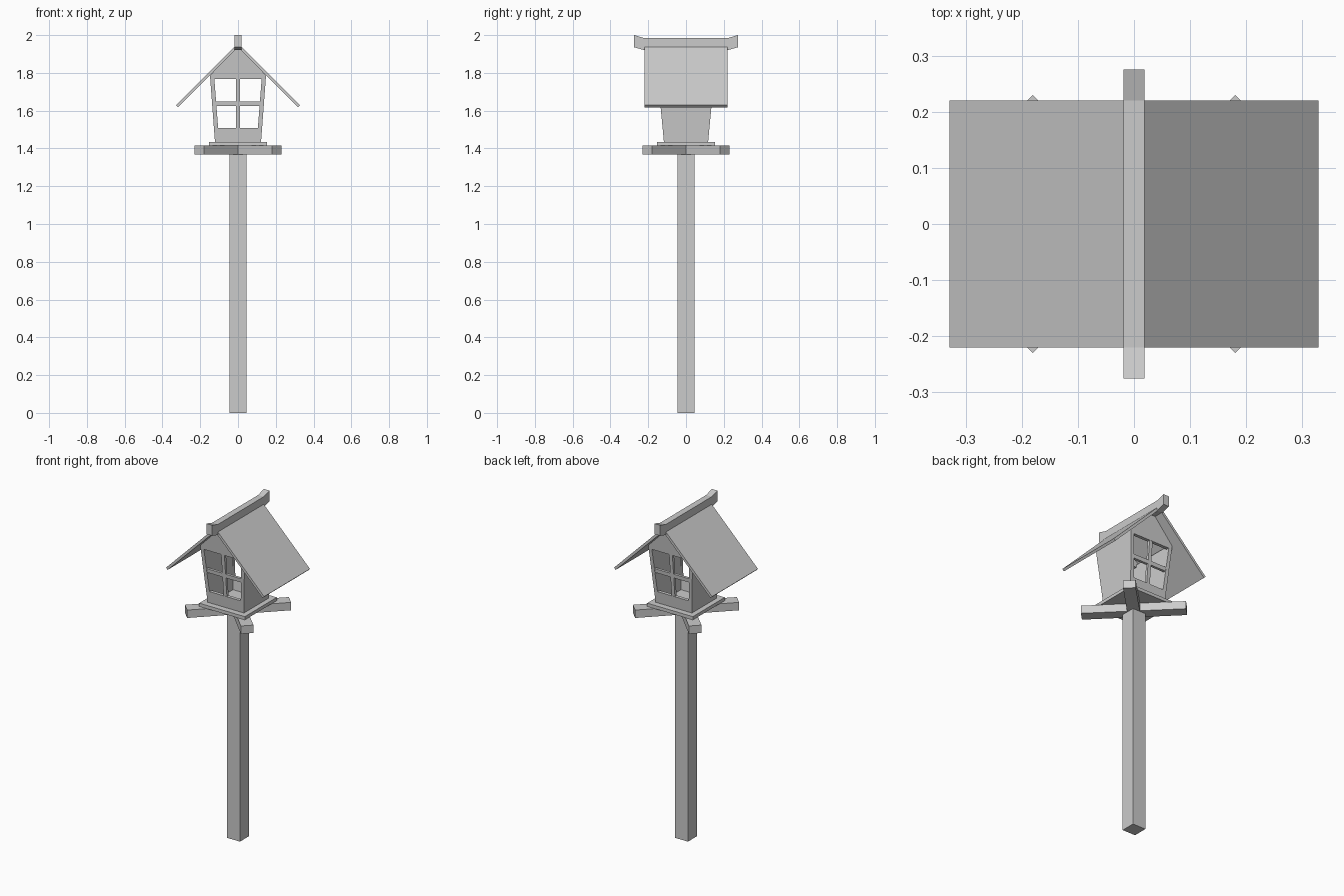
import bpy, bmesh
from math import radians
from mathutils import Matrix

if "Cube" in bpy.data.objects:
    bpy.data.objects.remove(bpy.data.objects["Cube"])


def add_mesh(name, verts, faces):
    bm = bmesh.new()
    vs = [bm.verts.new(v) for v in verts]
    for f in faces:
        bm.faces.new([vs[i] for i in f])
    bmesh.ops.recalc_face_normals(bm, faces=bm.faces)
    me = bpy.data.meshes.new(name)
    bm.to_mesh(me)
    bm.free()
    ob = bpy.data.objects.new(name, me)
    bpy.context.collection.objects.link(ob)
    return ob


def loft(name, a, b):
    """Closed solid between two matching outlines."""
    n = len(a)
    sides = [(i, (i + 1) % n, n + (i + 1) % n, n + i) for i in range(n)]
    return add_mesh(name, a + b, [tuple(range(n)), tuple(range(n, 2 * n))] + sides)


def box(name, x, y, z0, z1, turn=0):
    base = [(-x, -y), (x, -y), (x, y), (-x, y)]
    ob = loft(name, [(p, q, z0) for p, q in base], [(p, q, z1) for p, q in base])
    ob.data.transform(Matrix.Rotation(radians(turn), 4, 'Z'))
    return ob


# Post, crossed arms and base plate
box("post", 0.044, 0.044, 0, 1.37)
box("cross_arm_a", 0.29, 0.035, 1.367, 1.415, 45)
box("cross_arm_b", 0.29, 0.035, 1.367, 1.415, -45)
box("base_plate", 0.153, 0.153, 1.415, 1.435)

# Walls flare outwards with height
Z0, EAVE, APEX, THICK = 1.435, 1.786, 1.935, 0.02


def wall_x(z):
    return 0.122 + 0.075 * (z - Z0)


def wall_y(z):
    return 0.117 + 0.095 * (z - Z0)


# Window opening: heights and half widths
W0, W1, H0, H1 = 1.507, 1.767, 0.105, 0.125


def hole_x(z):
    return H0 + (H1 - H0) * (z - W0) / (W1 - W0)


for s, end in ((-1, "front"), (1, "back")):
    # Gable wall with a framed window hole
    outline = [(-wall_x(Z0), Z0), (wall_x(Z0), Z0), (wall_x(EAVE), EAVE), (0, APEX),
               (-wall_x(EAVE), EAVE), (-H0, W0), (H0, W0), (H1, W1), (-H1, W1)]
    verts = [(x, s * (wall_y(z) - d), z) for d in (0, THICK) for x, z in outline]
    ring = [(0, 1, 6, 5), (1, 2, 7, 6), (2, 3, 4, 8, 7), (4, 0, 5, 8)]
    faces = ring + [tuple(i + 9 for i in f) for f in ring]
    for loop in ((0, 1, 2, 3, 4), (5, 6, 7, 8)):
        for a, b in zip(loop, loop[1:] + loop[:1]):
            faces.append((a, b, b + 9, a + 9))
    add_mesh(end + "_wall", verts, faces)

    # Glazing bars
    def bar(name, corners):
        loft(name, *[[(x, s * (wall_y(z) - d), z) for x, z in corners]
                     for d in (0.002, THICK - 0.002)])
    bar(end + "_upright_bar", [(-0.011, W0), (0.011, W0), (0.011, W1), (-0.011, W1)])
    lo, hi = 1.624, 1.648
    bar(end + "_cross_bar", [(-hole_x(lo), lo), (hole_x(lo), lo),
                             (hole_x(hi), hi), (-hole_x(hi), hi)])

for s, side in ((-1, "left"), (1, "right")):
    # Side wall
    skin = [[(s * (wall_x(z) - d), k * (wall_y(z) - 0.001), z)
             for k, z in ((-1, Z0), (1, Z0), (1, EAVE), (-1, EAVE))] for d in (0, THICK)]
    loft(side + "_wall", *skin)
    # Roof panel
    profile = [(0, 1.957), (0.329, 1.629), (0.318, 1.618), (0, 1.935)]
    loft(side + "_roof", *[[(s * x, y, z) for x, z in profile] for y in (-0.22, 0.22)])

# Ridge beam with upturned ends
ridge = [(-0.275, 1.936), (-0.22, 1.92), (0.22, 1.92), (0.275, 1.936),
         (0.275, 2.0), (0.22, 1.984), (-0.22, 1.984), (-0.275, 2.0)]
loft("ridge_beam", *[[(x, y, z) for y, z in ridge] for x in (-0.019, 0.019)])
